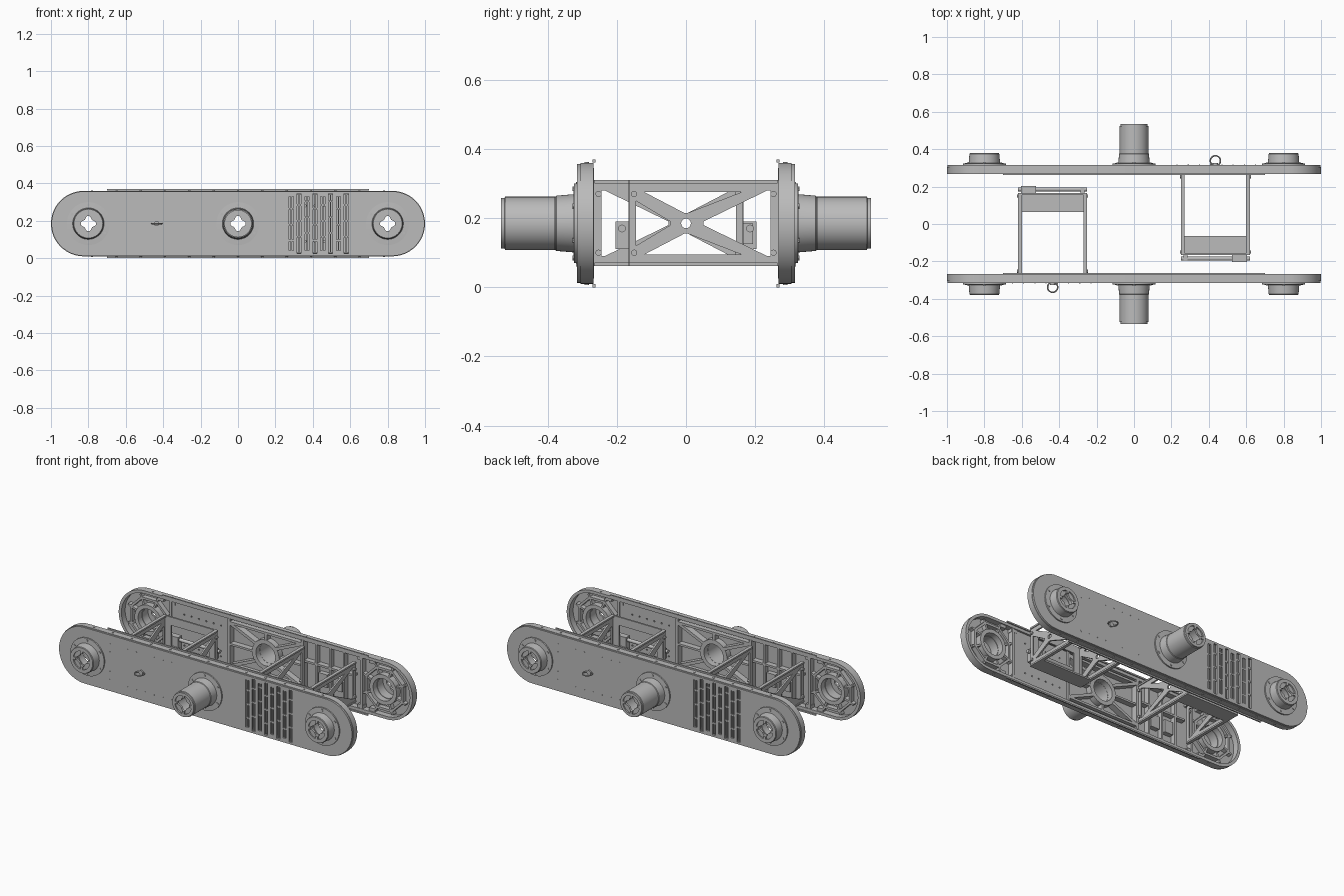
import bpy, bmesh, math
from mathutils import Matrix, Vector

cube = bpy.data.objects.get("Cube")
if cube:
    bpy.data.objects.remove(cube)

grey = bpy.data.materials.new("plain_grey")
grey.use_nodes = True
grey.diffuse_color = (0.5, 0.5, 0.5, 1)
grey.node_tree.nodes["Principled BSDF"].inputs["Base Color"].default_value = (0.5, 0.5, 0.5, 1)

ZC = 0.185          # height of the long axis
FACE = -0.316       # outer face of the panel
BACK = -0.305       # inner side of the face plate
INNER = -0.268      # inner edge of the rim
FX = -0.435         # middle of the cross frame


def finish(name, bm):
    """Make the object and a partner turned half way round."""
    bmesh.ops.remove_doubles(bm, verts=bm.verts, dist=1e-5)
    bmesh.ops.recalc_face_normals(bm, faces=bm.faces)
    mesh = bpy.data.meshes.new(name)
    bm.to_mesh(mesh)
    bm.free()
    mesh.materials.append(grey)
    front = bpy.data.objects.new("front_" + name, mesh)
    bpy.context.scene.collection.objects.link(front)
    bpy.ops.object.select_all(action='DESELECT')
    front.select_set(True)
    bpy.context.view_layer.objects.active = front
    bpy.ops.object.shade_smooth_by_angle(angle=math.radians(30))
    rear = bpy.data.objects.new("rear_" + name, front.data)
    rear.rotation_euler.z = math.pi
    bpy.context.scene.collection.objects.link(rear)


def plate(name, loops, a, b, axis='y'):
    """Extrude filled outlines (inner loops are holes) from a to b along an axis."""
    curve = bpy.data.curves.new("outline", 'CURVE')
    curve.dimensions = '2D'
    curve.fill_mode = 'BOTH'
    curve.extrude = abs(b - a) / 2
    for loop in loops:
        spline = curve.splines.new('POLY')
        spline.points.add(len(loop) - 1)
        for point, (u, v) in zip(spline.points, loop):
            point.co = (u, v, 0, 1)
        spline.use_cyclic_u = True
    helper = bpy.data.objects.new("outline", curve)
    bpy.context.scene.collection.objects.link(helper)
    mesh = helper.evaluated_get(bpy.context.evaluated_depsgraph_get()).to_mesh()
    bm = bmesh.new()
    bm.from_mesh(mesh)
    bpy.data.objects.remove(helper)
    bpy.data.curves.remove(curve)
    mid = (a + b) / 2
    for v in bm.verts:
        p, q, w = v.co
        v.co = {'y': (p, mid + w, q), 'x': (mid + w, p, q), 'z': (p, q, mid + w)}[axis]
    finish(name, bm)


def rect(u0, u1, v0, v1):
    return [(u0, v0), (u1, v0), (u1, v1), (u0, v1)]


def circle(x, r, n=48, z=ZC, wave=0, turn=0):
    out = []
    for i in range(n):
        t = math.tau * i / n + turn
        s = r + wave * math.cos(4 * t)
        out.append((x + s * math.cos(t), z + s * math.sin(t)))
    return out


def stadium(r, c=0.825, n=24):
    out = []
    for i in range(2 * n + 2):
        side = 1 if i <= n else -1
        t = math.pi * (i - (i > n)) / n - math.pi / 2
        out.append((side * c + r * math.cos(t), ZC + r * math.sin(t)))
    return out


def strip(p, q, w):
    """Outline of a straight bar between two points."""
    p, q = Vector(p), Vector(q)
    d = (q - p).normalized() * w / 2
    n = Vector((-d.y, d.x))
    return [tuple(p + n), tuple(q + n), tuple(q - n), tuple(p - n)]


def lathe(name, x, profile, n=48):
    """Closed (radius, y) profile turned round a y axis."""
    bm = bmesh.new()
    rings = [[bm.verts.new((px, y, pz)) for px, pz in circle(x, r, n)] for r, y in profile]
    for A, B in zip(rings, rings[1:] + rings[:1]):
        for i in range(n):
            j = (i + 1) % n
            bm.faces.new((A[i], A[j], B[j], B[i]))
    finish(name, bm)


def rods(name, spots, r, length, axis, n=12):
    """Small cylinders at the given centres."""
    turn = {'x': Matrix.Rotation(math.pi / 2, 4, 'Y'),
            'y': Matrix.Rotation(math.pi / 2, 4, 'X'), 'z': Matrix()}[axis]
    bm = bmesh.new()
    for s in spots:
        bmesh.ops.create_cone(bm, cap_ends=True, segments=n, radius1=r, radius2=r,
                              depth=length, matrix=Matrix.Translation(s) @ turn)
    finish(name, bm)


# Outer face plate with hub holes and the slotted grille
slots = []
for i in range(8):
    x = 0.285 + i * 0.042
    low, high = (0.025, 0.345) if i % 2 else (0.04, 0.33)
    slots.append(rect(x - 0.011, x + 0.011, low, high))
holes = [circle(x, 0.065) for x in (-0.8, 0, 0.8)]
plate("face_plate", [stadium(0.172)] + holes + slots, FACE, BACK)
fins = []
for i in range(8):
    x = 0.285 + i * 0.042
    fins.append(rect(x - 0.003, x + 0.003, 0.03, 0.34))
    for k in range(3):
        z = 0.09 + 0.085 * k + 0.02 * (i % 3)
        fins += [rect(x - 0.012, x - 0.003, z, z + 0.009), rect(x + 0.003, x + 0.012, z, z + 0.009)]
for k, f in enumerate(fins):
    if len(f) and k % 7 == 0:
        plate("grille_fin", [f], FACE + 0.003, BACK)
plate("grille_tabs", [f for k, f in enumerate(fins) if k % 7], FACE + 0.003, BACK)

# Rim, its edge strips and screws
plate("rim", [stadium(0.175), stadium(0.157)], BACK, INNER)
for z in (0.0, 0.361):
    plate("edge_strip", [rect(-0.7, 0.7, z, z + 0.009)], -0.27, -0.262)
rods("rim_screws", [(-0.78 + 0.13 * i, -0.287, z) for i in range(13) for z in (0.01, 0.36)], 0.006, 0.006, 'z')
plate("rim_tabs", [rect(x - 0.02, x + 0.02, z, z + 0.022)
                   for x in (-0.72, -0.64, 0.64, 0.72) for z in (0.026, 0.322)], BACK, -0.275)

# Cover behind the grille, with its dotted holes
dots = [circle(0.31 + 0.05 * i, 0.005, 8, z) for i in range(6) for z in (0.09, 0.28)]
plate("grille_cover", [rect(0.255, 0.645, 0.03, 0.34)] + dots, -0.285, -0.277)

# Ribbed middle bay
for x in (-0.25, 0.25):
    plate("bay_rib", [rect(x - 0.008, x + 0.008, 0.025, 0.345)], BACK, -0.266)
for z in (0.05, 0.32):
    plate("bay_ledge", [rect(-0.242, 0.242, z - 0.007, z + 0.007)], BACK, -0.266)
for sx in (-1, 1):
    for sz in (-1, 1):
        plate("bay_diagonal", [strip((sx * 0.07, ZC + sz * 0.055), (sx * 0.24, ZC + sz * 0.13), 0.018)],
              BACK, -0.266)
    plate("bay_cross_rib", [strip((sx * 0.09, ZC), (sx * 0.242, ZC), 0.012)], BACK, -0.27)
for sz in (-1, 1):
    plate("bay_post", [strip((0, ZC + sz * 0.09), (0, ZC + sz * 0.135), 0.014)], BACK, -0.27)

# Ribbed bay behind the frame
for x in (-0.53, -0.435, -0.34):
    plate("frame_bay_rib", [rect(x - 0.006, x + 0.006, 0.03, 0.34)], BACK, -0.272)
plate("frame_bay_ledge", [rect(-0.6, -0.26, 0.21, 0.222)], BACK, -0.272)
for x in (-0.485, -0.385):
    plate("frame_bay_box", [rect(x - 0.03, x + 0.03, 0.09, 0.17)], BACK, -0.275)

# End housings
for x in (-0.8, 0.8):
    plate("housing_web", [circle(x, 0.14, 8, turn=math.pi / 8), circle(x, 0.125, 8, turn=math.pi / 8)],
          BACK, -0.275)
    for i in range(8):
        t = math.tau * i / 8 + math.pi / 8
        c, s = math.cos(t), math.sin(t)
        plate("housing_rib", [strip((x + 0.09 * c, ZC + 0.09 * s), (x + 0.155 * c, ZC + 0.155 * s), 0.012)],
              BACK, -0.277)
    inner = x - math.copysign(0.15, x)
    plate("housing_wall", [rect(inner - 0.007, inner + 0.007, 0.025, 0.345)], BACK, -0.27)

# Hubs: short at the ends, long in the middle
for name, x, tip, bore in (("left_hub", 0.8, -0.38, 0.068), ("right_hub", -0.8, -0.38, 0.068),
                           ("centre_hub", 0, -0.535, 0.066)):
    profile = [(bore, -0.268), (0.092, -0.268), (0.092, FACE), (0.115, FACE), (0.115, FACE - 0.008),
               (0.084, FACE - 0.01), (0.08, -0.375), (0.077, -0.378)]
    if x == 0:
        profile += [(0.077, tip + 0.012), (0.073, tip + 0.01)]
    end = profile[-1][0]
    lathe(name, x, profile + [(end, tip), (0.056, tip), (0.056, tip + 0.015), (bore, tip + 0.015)])
    plate(name + "_cap", [circle(x, 0.062), circle(x, 0.035, wave=0.007)], tip + 0.008, tip + 0.02)
    plate(name + "_cap_ridges", [strip((x + 0.04 * c, ZC + 0.04 * s), (x + 0.056 * c, ZC + 0.056 * s), 0.014)
                                 for c, s in ((1, 0), (0, 1), (-1, 0), (0, -1))], tip, tip + 0.01)
    rods(name + "_bolts", [(px, FACE - 0.008, pz) for px, pz in circle(x, 0.1, 6, turn=math.pi / 6)],
         0.007, 0.008, 'y')

# Pull ring and small face fittings
bm = bmesh.new()
loops = []
for i in range(32):
    t = math.tau * i / 32
    loops.append([bm.verts.new((FX + (0.027 + 0.004 * math.cos(a)) * math.cos(t),
                                -0.338 + (0.027 + 0.004 * math.cos(a)) * math.sin(t),
                                ZC + 0.004 * math.sin(a))) for a in [math.tau * k / 8 for k in range(8)]])
for i in range(32):
    for k in range(8):
        A, B, m = loops[i], loops[(i + 1) % 32], (k + 1) % 8
        bm.faces.new((A[k], A[m], B[m], B[k]))
finish("pull_ring", bm)
rods("ring_mount", [(FX, FACE - 0.003, ZC)], 0.014, 0.012, 'y', 20)
rods("face_rivets", [(-0.65 + 0.06 * i, FACE, z) for i in range(8) for z in (0.07, 0.3)], 0.003, 0.004, 'y', 8)
plate("face_dashes", [rect(-0.652, -0.647, z, z + 0.025) for z in (0.06, 0.11, 0.23, 0.28)], FACE - 0.002, FACE)

# Cross frame: pierced side trusses, end wall and shelf
side = [rect(-0.267, 0.165, 0.062, 0.31), circle(0, 0.014, 20),
        [(-0.245, 0.28), (-0.245, 0.09), (-0.235, 0.09), (-0.05, 0.18), (-0.05, 0.19), (-0.235, 0.28)],
        [(0.145, 0.25), (0.145, 0.12), (0.045, 0.18), (0.045, 0.19)],
        [(-0.16, 0.275), (0.12, 0.275), (0.005, 0.215), (-0.005, 0.215)],
        [(-0.16, 0.095), (0.12, 0.095), (0.005, 0.155), (-0.005, 0.155)]]
for s in (-1, 1):
    plate("side_truss", side, FX + s * 0.17, FX + s * 0.18, 'x')
    for z in (0.062, 0.3):
        plate("truss_flange", [rect(*sorted((FX + s * 0.165, FX + s * 0.185)), -0.265, 0.165)], z, z + 0.01, 'z')
    rods("frame_bolts", [(FX + s * 0.184, y, z) for y in (-0.253, 0.15) for z in (0.1, 0.27)], 0.009, 0.012, 'x')
plate("end_wall", [rect(FX - 0.175, FX + 0.175, 0.062, 0.31), rect(FX - 0.13, FX + 0.13, 0.13, 0.26)], 0.155, 0.166)
plate("shelf", [rect(FX - 0.17, FX + 0.17, 0.065, 0.157)], 0.062, 0.072, 'z')

# Latch rail on the end wall
rods("latch_rail", [(FX, 0.185, 0.17)], 0.011, 0.37, 'x', 20)
plate("latch_block", [rect(FX - 0.17, FX - 0.09, 0.166, 0.204)], 0.11, 0.19, 'z')
plate("latch_post", [rect(FX + 0.15, FX + 0.17, 0.166, 0.194)], 0.125, 0.185, 'z')
